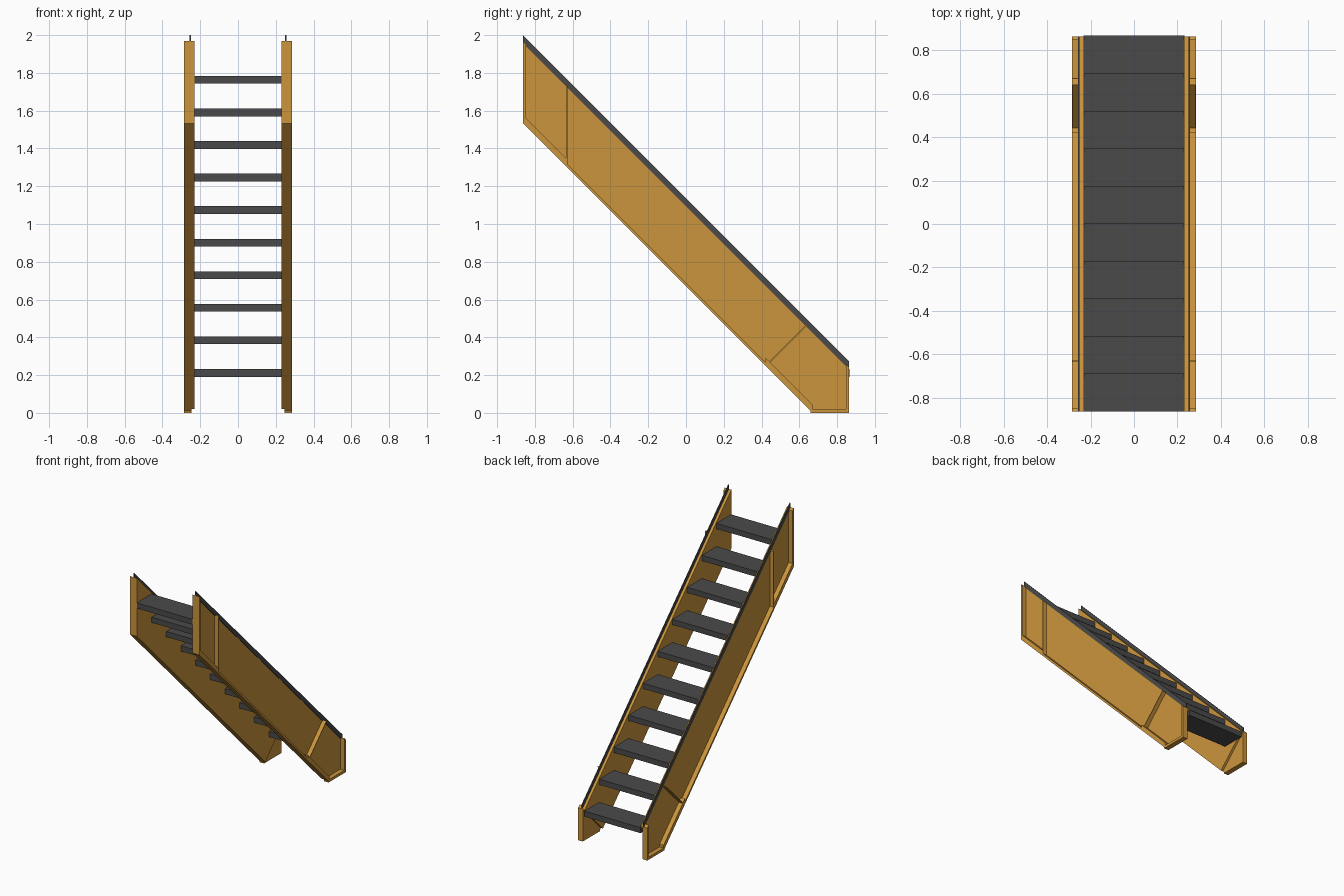
import bpy, bmesh

if "Cube" in bpy.data.objects:
    bpy.data.objects.remove(bpy.data.objects["Cube"])

def material(name, col):
    m = bpy.data.materials.new(name)
    m.diffuse_color = (*col, 1)
    m.use_nodes = True
    m.node_tree.nodes["Principled BSDF"].inputs["Base Color"].default_value = m.diffuse_color
    return m

ORANGE = material("ochre paint", (0.60, 0.30, 0.045))
DARK = material("dark grey", (0.068, 0.068, 0.07))

def prism(name, pts, x0, x1, mat):
    """Extrude a (y, z) profile from x0 to x1."""
    bm = bmesh.new()
    a = [bm.verts.new((x0, y, z)) for y, z in pts]
    b = [bm.verts.new((x1, y, z)) for y, z in pts]
    n = len(pts)
    bm.faces.new(a)
    bm.faces.new(b[::-1])
    for i in range(n):
        bm.faces.new((a[i], b[i], b[(i + 1) % n], a[(i + 1) % n]))
    bmesh.ops.recalc_face_normals(bm, faces=bm.faces)
    me = bpy.data.meshes.new(name)
    bm.to_mesh(me)
    bm.free()
    me.materials.append(mat)
    ob = bpy.data.objects.new(name, me)
    bpy.context.collection.objects.link(ob)
    return ob

def pair(name, pts, x0, x1, mat):
    for side, s in (("left", -1), ("right", 1)):
        prism(f"{side}_{name}", pts, s * x0, s * x1, mat)

# The stair runs at 45 degrees, so sloped edges are lines y + z = constant
LOW, HIGH, STRIP = 0.67, 1.105, 1.137
E = 0.863
OUT, MID, INN = 0.285, 0.247, 0.23

def slope_bar(y0, y1, c0, c1):
    return [(y0, c0 - y0), (y1, c0 - y1), (y1, c1 - y1), (y0, c1 - y0)]

def box(y0, y1, z0, z1):
    return [(y0, z0), (y1, z0), (y1, z1), (y0, z1)]

# Stringer web and inner board, the board cut square at its lower end
pair("stringer_web", [(-E, LOW + E), (LOW, 0), (E, 0), (E, HIGH - E), (-E, HIGH + E)],
     MID, 0.252, ORANGE)
pair("inner_board", [(-E, LOW + E), (LOW - 0.02, 0.02), (E, 0.233), (E, HIGH - E), (-E, HIGH + E)],
     INN, 0.25, ORANGE)

# Outer rim: lower flange, thicker end sections, end plates and foot
pair("lower_flange", slope_bar(-E, LOW, LOW, LOW + 0.02), MID, OUT, ORANGE)
pair("upper_flange_end", slope_bar(-E, -0.63, LOW, LOW + 0.042), MID, OUT, ORANGE)
pair("lower_flange_end", slope_bar(0.42, LOW, LOW, LOW + 0.042), MID, OUT, ORANGE)
pair("top_end_plate", [(-E, LOW + E), (-E + 0.015, LOW + E - 0.015),
                       (-E + 0.015, HIGH + E - 0.015), (-E, HIGH + E)], MID, OUT, ORANGE)
pair("bottom_end_plate", [(E - 0.017, 0), (E, 0), (E, HIGH - E), (E - 0.017, HIGH - E + 0.017)],
     MID, OUT, ORANGE)
pair("foot_plate", box(LOW - 0.01, E, 0, 0.02), MID, OUT, ORANGE)

# Stiffener ribs
pair("upper_rib", [(-0.634, LOW + 0.634), (-0.628, LOW + 0.628),
                   (-0.628, HIGH + 0.628), (-0.634, HIGH + 0.634)], MID, OUT - 0.002, ORANGE)
h = (HIGH - LOW) / 2
y, z = 0.42, LOW - 0.42
pair("lower_rib", [(y, z), (y + 0.004, z - 0.004), (y + h + 0.004, z + h - 0.004), (y + h, z + h)],
     MID, OUT - 0.002, ORANGE)

# Thin dark strip along the top edge
pair("edge_strip", slope_bar(-E, E, HIGH - 0.01, STRIP), 0.25, 0.257, DARK)

# Treads
for i in range(10):
    back = 0.866 - i * 0.1727
    top = 0.232 + i * 0.1724
    prism(f"tread_{i + 1}", box(back - 0.174, back, top - 0.041, top), -0.232, 0.232, DARK)
